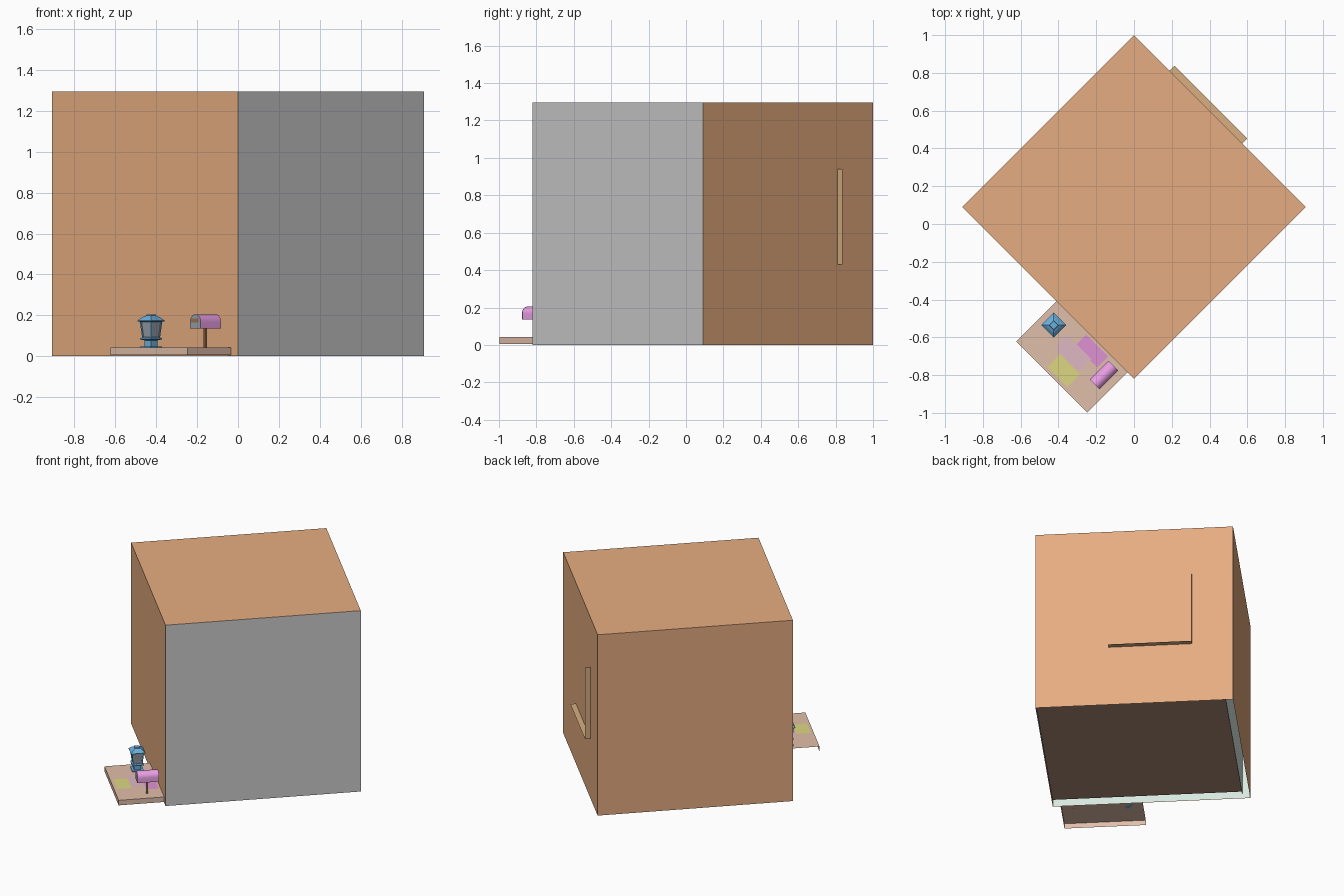
import bpy, bmesh, math
from mathutils import Matrix, Vector

if "Cube" in bpy.data.objects:
    bpy.data.objects.remove(bpy.data.objects["Cube"])

# Everything is laid out square, then turned 45 degrees about z
TURN = Matrix.Rotation(-math.pi / 4, 4, 'Z')


def material(name, rgb):
    m = bpy.data.materials.new(name)
    m.diffuse_color = [c ** 2.2 for c in rgb] + [1]
    m.use_nodes = True
    m.node_tree.nodes["Principled BSDF"].inputs["Base Color"].default_value = m.diffuse_color
    return m


ORANGE = material("orange_plaster", (0.90, 0.67, 0.50))
GREY = material("pale_wall", (0.82, 0.83, 0.82))
MINT = material("mint_lining", (0.84, 0.91, 0.88))
FLOOR = material("floor_brown", (0.66, 0.54, 0.46))
TAN = material("window_tan", (0.84, 0.68, 0.50))
PATH = material("path_beige", (0.88, 0.74, 0.66))
YELLOW = material("tile_yellow", (0.86, 0.84, 0.50))
LILAC = material("tile_lilac", (0.87, 0.72, 0.76))
PINK = material("tile_pink", (0.87, 0.57, 0.82))
MAIL = material("mailbox_pink", (0.92, 0.62, 0.90))
WOOD = material("post_brown", (0.60, 0.45, 0.32))
BLUE = material("lantern_blue", (0.42, 0.68, 0.86))
GLASS = material("lantern_glass", (0.60, 0.63, 0.66))


def finish(name, bm, mat):
    bm.transform(TURN)
    me = bpy.data.meshes.new(name)
    bm.to_mesh(me)
    bm.free()
    me.materials.append(mat)
    ob = bpy.data.objects.new(name, me)
    bpy.context.collection.objects.link(ob)
    return ob


def box(name, x, y, z, mat, drop=()):
    """Box from axis ranges; faces whose normals are listed in drop are left out."""
    bm = bmesh.new()
    bmesh.ops.create_cube(bm, size=1)
    for v in bm.verts:
        v.co = [r[0] + (c + 0.5) * (r[1] - r[0]) for c, r in zip(v.co, (x, y, z))]
    bm.normal_update()
    gone = [f for f in bm.faces if any(f.normal.dot(Vector(d)) > 0.9 for d in drop)]
    if gone:
        bmesh.ops.delete(bm, geom=gone, context='FACES')
    return finish(name, bm, mat)


def panel(name, x, y, z, mat):
    """Single flat quad; one of the ranges is a plain number."""
    bm = bmesh.new()
    if isinstance(x, float):
        pts = [(x, y[0], z[0]), (x, y[1], z[0]), (x, y[1], z[1]), (x, y[0], z[1])]
    elif isinstance(y, float):
        pts = [(x[0], y, z[0]), (x[1], y, z[0]), (x[1], y, z[1]), (x[0], y, z[1])]
    else:
        pts = [(x[0], y[0], z), (x[1], y[0], z), (x[1], y[1], z), (x[0], y[1], z)]
    bm.faces.new([bm.verts.new(p) for p in pts])
    return finish(name, bm, mat)


def square_tower(name, cx, cy, profile, mat):
    """Square cross-section lofted through (half width, z) pairs, capped."""
    bm = bmesh.new()
    rings = [[bm.verts.new((cx + sx * w, cy + sy * w, z))
              for sx, sy in ((-1, -1), (1, -1), (1, 1), (-1, 1))] for w, z in profile]
    for a, b in zip(rings, rings[1:]):
        for i in range(4):
            j = (i + 1) % 4
            bm.faces.new((a[i], a[j], b[j], b[i]))
    bm.faces.new(rings[0][::-1])
    bm.faces.new(rings[-1])
    return finish(name, bm, mat)


X0, X1, Y0, Y1, H = -0.707, 0.58, -0.58, 0.707, 1.295

# House shell: open below, one wall in a different colour
box("house_shell", (X0, X1), (Y0, Y1), (0, H), ORANGE, drop=((0, 0, -1), (1, 0, 0)))
wall = panel("pale_side_wall", X1, (Y0, Y1), (0, H), GREY)

# Interior floor and wall linings
panel("room_floor", (X0 + 0.05, X1 - 0.003), (Y0 + 0.05, Y1 - 0.003), 0.022, FLOOR)
panel("room_lining_entry", (X0 + 0.004, X1 - 0.004), Y0 + 0.006, (0.0, H - 0.01), MINT)
panel("room_lining_side", X0 + 0.05, (Y0 + 0.008, Y1 - 0.004), (0.022, H - 0.01), MINT)

# Window reveal: sill and one jamb standing out from the far wall
panel("window_sill", (-0.44, 0.103), (Y1, Y1 + 0.037), 0.43, TAN)
panel("window_jamb", -0.44, (Y1, Y1 + 0.037), (0.43, 0.94), TAN)

# Door step with coloured paving tiles
box("door_step", (0, 0.53), (-0.88, Y0), (0.006, 0.042), PATH,
    drop=((0, 0, -1), (-1, 0, 0), (0, 1, 0)))
for name, x, y, mat in (("yellow_tile", (0.21, 0.36), (-0.86, -0.765), YELLOW),
                        ("lilac_tile", (0.165, 0.345), (-0.76, -0.665), LILAC),
                        ("pink_tile", (0.235, 0.40), (-0.675, -0.592), PINK)):
    panel(name, x, y, 0.0435, mat)

# Mailbox: arched body, flat door with a slot, thin post
mx, r, spring = 0.4535, 0.0365, 0.168
bm = bmesh.new()
arch = [(mx - r, 0.136), (mx + r, 0.136)]
arch += [(mx + r * math.cos(t), spring + r * math.sin(t))
         for t in (math.pi * i / 12 for i in range(13))]
ends = [[bm.verts.new((x, y, z)) for x, z in arch] for y in (-0.748, -0.607)]
n = len(arch)
for i in range(n):
    j = (i + 1) % n
    bm.faces.new((ends[0][i], ends[0][j], ends[1][j], ends[1][i]))
bm.faces.new(ends[0][::-1])
bm.faces.new(ends[1])
bmesh.ops.recalc_face_normals(bm, faces=bm.faces[:])
body = finish("mailbox_body", bm, MAIL)
bm = bmesh.new()
bm.faces.new([bm.verts.new((x, -0.7495, z)) for x, z in arch])
bmesh.ops.recalc_face_normals(bm, faces=bm.faces[:])
finish("mailbox_door", bm, GLASS)
panel("mailbox_slot", (mx - 0.026, mx + 0.026), -0.751, (0.166, 0.184), WOOD)
box("mailbox_post", (mx - 0.0055, mx + 0.0055), (-0.686, -0.675), (0.042, 0.137), WOOD)

# Lantern: plinth, tapered glass, corner posts and pitched cap
lx, ly = 0.078, -0.679
square_tower("lantern_base", lx, ly, [(0.038, 0.042), (0.038, 0.048), (0.023, 0.048),
             (0.023, 0.078), (0.038, 0.082), (0.038, 0.088), (0.029, 0.093)], BLUE)
square_tower("lantern_glass", lx, ly, [(0.027, 0.092), (0.035, 0.17)], GLASS)
square_tower("lantern_cap", lx, ly, [(0.036, 0.167), (0.047, 0.171), (0.047, 0.175),
             (0.031, 0.190), (0.018, 0.198), (0.016, 0.204)], BLUE)
for k, (sx, sy) in enumerate(((-1, -1), (1, -1), (1, 1), (-1, 1))):
    bm = bmesh.new()
    bmesh.ops.create_cube(bm, size=1)
    for v in bm.verts:
        c = 0.027 if v.co.z < 0 else 0.035
        v.co = (lx + sx * c + v.co.x * 0.008, ly + sy * c + v.co.y * 0.008,
                0.131 + v.co.z * 0.078)
    finish("lantern_post_%d" % (k + 1), bm, BLUE)

# Smooth the mailbox arch
bpy.ops.object.select_all(action='DESELECT')
body.select_set(True)
bpy.context.view_layer.objects.active = body
bpy.ops.object.shade_smooth_by_angle(angle=math.radians(30))
